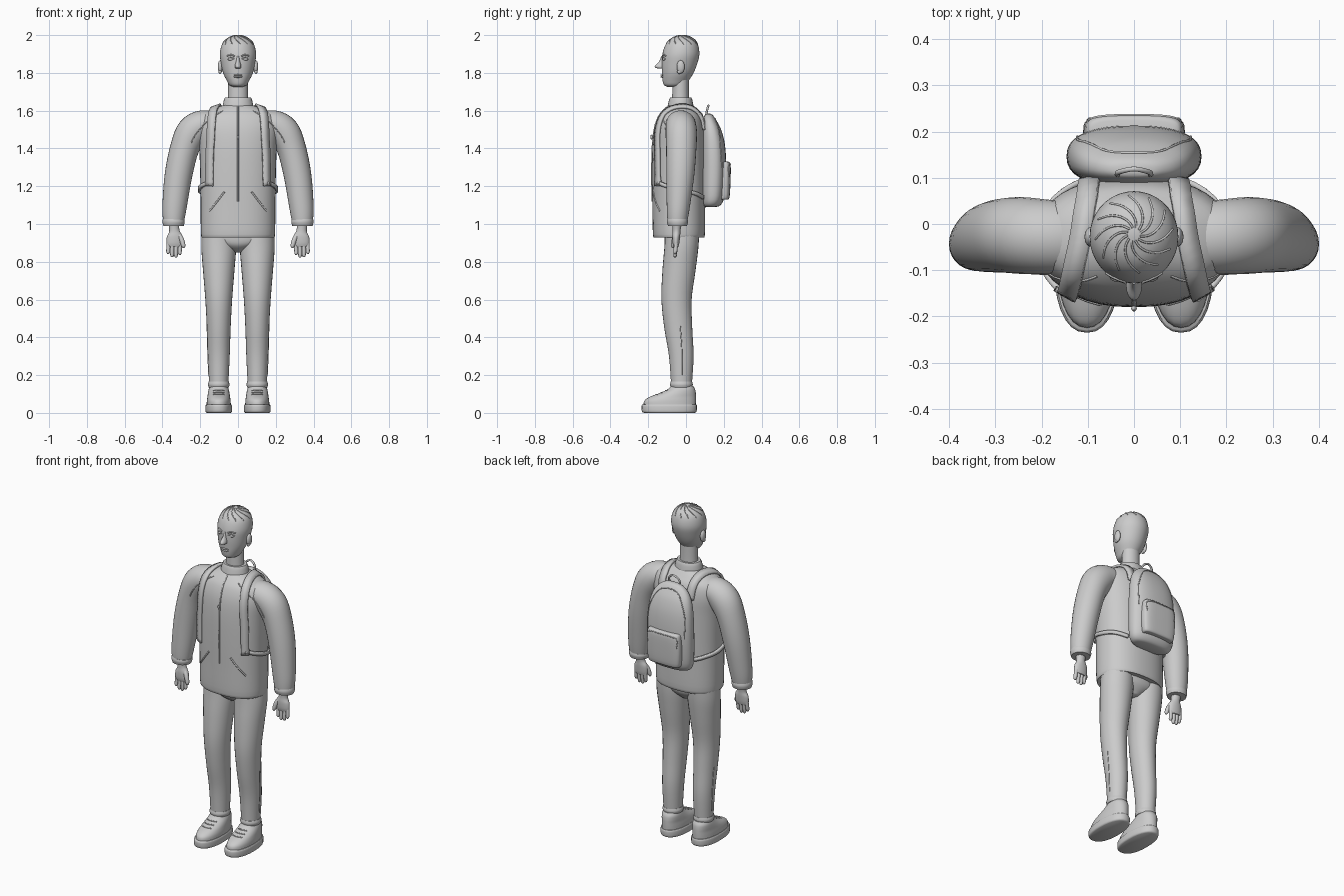
import bpy, bmesh, math
from mathutils import Vector
from mathutils.bvhtree import BVHTree

if "Cube" in bpy.data.objects:
    bpy.data.objects.remove(bpy.data.objects["Cube"])

grey = bpy.data.materials.new("plain grey")
grey.use_nodes = True
tone = (0.6, 0.6, 0.6, 1)
grey.diffuse_color = tone
grey.node_tree.nodes["Principled BSDF"].inputs["Base Color"].default_value = tone
trees = {}


def add(name, data):
    ob = bpy.data.objects.new(name, data)
    bpy.context.collection.objects.link(ob)
    data.materials.append(grey)
    return ob


def finish(name, bm, angle=50):
    bmesh.ops.recalc_face_normals(bm, faces=bm.faces)
    trees[name] = BVHTree.FromBMesh(bm)
    me = bpy.data.meshes.new(name)
    bm.to_mesh(me)
    bm.free()
    me.shade_smooth()
    me.set_sharp_from_angle(angle=math.radians(angle))
    return add(name, me)


def refine(rows, n=4):
    """Smooth a list of equal-length tuples with a Catmull-Rom spline."""
    rows = [Vector(r) for r in rows]
    out = []
    for i in range(len(rows) - 1):
        a, b, c, d = rows[max(i - 1, 0)], rows[i], rows[i + 1], rows[min(i + 2, len(rows) - 1)]
        for k in range(n):
            t = k / n
            out.append(b + (c - a) * (t / 2) + (a * 2 - b * 5 + c * 4 - d) * (t * t / 2)
                       + (b * 3 - a - c * 3 + d) * (t ** 3 / 2))
    return out + [rows[-1]]


def loft(name, rows, flat=False, power=2.0, sides=28, n=4):
    """Rows are x, y, z, radius across, radius in depth."""
    rows = refine(rows, n)
    bm = bmesh.new()
    rings = []
    for i, r in enumerate(rows):
        c = Vector(r[:3])
        t = Vector(rows[min(i + 1, len(rows) - 1)][:3]) - Vector(rows[max(i - 1, 0)][:3])
        t.y = 0
        u = Vector((1, 0, 0)) if flat else Vector((0, 1, 0)).cross(t).normalized()
        ring = []
        for k in range(sides):
            a = math.tau * k / sides
            ca, sa = math.cos(a), math.sin(a)
            e = 2 / power
            ring.append(bm.verts.new(c + u * math.copysign(abs(ca) ** e, ca) * max(r[3], .001)
                        + Vector((0, math.copysign(abs(sa) ** e, sa) * max(r[4], .001), 0))))
        rings.append(ring)
    for p, q in zip(rings, rings[1:]):
        for k in range(sides):
            j = (k + 1) % sides
            bm.faces.new((p[k], p[j], q[j], q[k]))
    bm.faces.new(rings[0])
    bm.faces.new(rings[-1])
    return finish(name, bm)


def stack(name, rows, x=0, **kw):
    """Rows are z, half width, front y, back y."""
    return loft(name, [(x, (f + b) / 2, z, w, (b - f) / 2) for z, w, f, b in rows], flat=True, **kw)


def blob(name, loc, scale):
    bm = bmesh.new()
    bmesh.ops.create_uvsphere(bm, u_segments=20, v_segments=12, radius=1)
    bmesh.ops.scale(bm, vec=scale, verts=bm.verts)
    bmesh.ops.translate(bm, vec=loc, verts=bm.verts)
    return finish(name, bm)


def tube(name, pts, radius):
    cu = bpy.data.curves.new(name, "CURVE")
    cu.dimensions = "3D"
    cu.bevel_depth = radius
    cu.bevel_resolution = 1
    cu.use_fill_caps = True
    sp = cu.splines.new("POLY")
    sp.points.add(len(pts) - 1)
    for p, v in zip(sp.points, pts):
        p.co = (*v, 1)
    return add(name, cu)


def trace(name, pts, onto, way, radius=.003, n=6):
    """Lay a thin cord on the surfaces named, projected along a direction."""
    way = Vector(way)
    out = []
    for p in refine(pts, n):
        hits = [trees[o].ray_cast(p - way * 2, way) for o in onto]
        hits = [h for h in hits if h[0]]
        if hits:
            out.append(min(hits, key=lambda h: h[3])[0])
    if len(out) > 1:
        tube(name, out, radius)


def ribbon(name, pts, onto, width):
    """Lay a strap on a surface."""
    pts = refine(pts, 5)
    bm = bmesh.new()
    prev = None
    for i, p in enumerate(pts):
        t = pts[min(i + 1, len(pts) - 1)] - pts[max(i - 1, 0)]
        co, no = trees[onto].find_nearest(p)[:2]
        side = t.cross(no).normalized() * width / 2
        pair = [bm.verts.new(co + no * .008 + side * k) for k in (-1, 1)]
        if prev:
            bm.faces.new((prev[0], prev[1], pair[1], pair[0]))
        prev = pair
    mod = finish(name, bm).modifiers.new("thickness", "SOLIDIFY")
    mod.thickness = .012
    mod.offset = 0


FRONT, BACK, DOWN = (0, 1, 0), (0, -1, 0), (0, 0, -1)

# Jacket, collar, hips
stack("jacket", [(.93, .188, -.165, .09), (.945, .196, -.175, .1), (1.1, .198, -.178, .102),
                 (1.25, .2, -.18, .103), (1.4, .205, -.178, .103), (1.5, .213, -.168, .1),
                 (1.565, .2, -.147, .085), (1.6, .155, -.122, .06), (1.63, .075, -.09, .035)],
      power=2.3, sides=40)
stack("collar", [(1.61, .08, -.095, .038), (1.62, .082, -.098, .04), (1.655, .075, -.09, .034),
                 (1.67, .068, -.084, .028)])
stack("hips", [(.85, .03, -.06, .02), (.88, .1, -.1, .05), (.91, .165, -.113, .065), (.96, .18, -.115, .07)])

# Neck, head and face
stack("neck", [(1.6, .056, -.075, .02), (1.68, .052, -.073, .016), (1.78, .052, -.07, .016)])
stack("head", [(1.725, .022, -.095, -.03), (1.735, .045, -.116, -.005), (1.76, .06, -.124, .015),
               (1.8, .079, -.127, .04), (1.85, .09, -.129, .06), (1.9, .096, -.125, .071),
               (1.95, .085, -.108, .063), (1.98, .06, -.082, .042), (1.995, .03, -.05, .012),
               (2, .006, -.025, -.013)], sides=36)
stack("nose", [(1.89, .007, -.13, -.1), (1.86, .011, -.143, -.1), (1.836, .017, -.165, -.1),
               (1.826, .015, -.158, -.1), (1.822, .008, -.14, -.1)], sides=16)
for label, z, drop in (("upper_lip", 1.789, .004), ("lower_lip", 1.779, .005)):
    blob(label, (0, -.124, z), (.023, .011, drop))

# Swirling strands of hair
for k in range(12):
    pts = []
    for j in range(6):
        r = .014 + .014 * j
        a = math.tau * k / 12 + r * 14
        pts.append((r * math.cos(a), -.022 + r * math.sin(a), 2))
    trace("hair_strand", pts, ["head"], DOWN, .0025, 3)

# Jacket zip
trace("front_zip", [(0, 0, 1.62), (0, 0, 1.4), (0, 0, 1.12)], ["jacket"], FRONT, .005)
blob("zip_pull", (0, -.183, 1.46), (.006, .006, .013))

# Backpack with pocket and handle
stack("backpack", [(1.09, .085, .105, .155), (1.1, .122, .088, .183), (1.15, .142, .08, .204),
                   (1.3, .146, .08, .213), (1.42, .14, .08, .206), (1.5, .124, .083, .186),
                   (1.55, .095, .09, .16), (1.578, .055, .1, .14), (1.585, .015, .11, .125)],
      power=2.4, sides=36)
stack("backpack_pocket", [(1.13, .085, .175, .215), (1.14, .102, .17, .23), (1.23, .11, .165, .236),
                          (1.315, .104, .165, .236), (1.33, .09, .17, .224)], power=3.5, sides=36)
trace("pocket_zip", [(-.095, 0, 1.25), (-.092, 0, 1.31), (0, 0, 1.318), (.092, 0, 1.31), (.095, 0, 1.25)],
      ["backpack_pocket"], BACK)
trace("backpack_zip", [(-.122, 0, 1.3), (-.118, 0, 1.43), (-.07, 0, 1.535), (0, 0, 1.56), (.07, 0, 1.535),
                       (.118, 0, 1.43), (.122, 0, 1.3)], ["backpack"], BACK)
tube("carry_handle", refine([(-.035, .105, 1.565), (-.033, .112, 1.605), (0, .119, 1.627),
                             (.033, .112, 1.605), (.035, .105, 1.565)]), .006)

for s, side in ((1, "left_"), (-1, "right_")):
    def mir(rows):
        return [(r[0] * s, *r[1:]) for r in rows]

    # Sleeve and cuff
    sleeve = side + "sleeve"
    loft(sleeve, mir([(.1, -.03, 1.525, .06, .075), (.18, -.028, 1.525, .078, .08),
                      (.24, -.025, 1.487, .086, .083), (.283, -.025, 1.4, .077, .08),
                      (.315, -.03, 1.26, .073, .074), (.335, -.04, 1.1, .065, .062),
                      (.341, -.045, 1.02, .056, .053), (.341, -.045, 1, .048, .046)]))
    loft(side + "cuff", mir([(.34, -.045, 1.025, .057, .054), (.341, -.045, 1.01, .059, .056),
                             (.341, -.045, .99, .054, .05)]))

    # Hand
    loft(side + "palm", mir([(.34, -.047, 1.01, .03, .026), (.337, -.05, .965, .027, .021),
                             (.335, -.052, .935, .041, .021), (.336, -.053, .9, .043, .018),
                             (.337, -.053, .88, .038, .013)]), sides=20)
    for k, low in enumerate((.835, .822, .824, .84)):
        x = .306 + .0205 * k
        loft(side + "finger", mir([(x, -.052, .9, .0105, .011), (x + .002, -.056, .86, .0105, .0105),
                                   (x + .002, -.058, low + .008, .009, .009),
                                   (x + .002, -.058, low, .003, .003)]), sides=12)
    loft(side + "thumb", mir([(.318, -.052, .95, .012, .013), (.3, -.062, .92, .013, .013),
                              (.289, -.068, .885, .011, .011), (.288, -.069, .872, .004, .004)]), sides=12)

    # Trouser leg and ankle band
    leg = side + "trouser_leg"
    stack(leg, [(.135, .05, -.078, .03), (.3, .058, -.09, .04), (.45, .063, -.115, .033),
                (.6, .071, -.13, .03), (.75, .083, -.125, .05), (.87, .092, -.115, .065),
                (.95, .09, -.11, .07)], x=.102 * s)
    stack(side + "ankle_band", [(.135, .053, -.08, .033), (.15, .057, -.084, .036),
                                (.165, .053, -.081, .033)], x=.102 * s)
    trace(side + "leg_seam", [(0, -.03, .46), (0, -.022, .33), (0, -.022, .2)], [leg], (-s, 0, 0), .0025)

    # Shoe: sole, upper, sock
    stack(side + "sole", [(0, .064, -.222, .046), (.008, .07, -.233, .056), (.036, .07, -.235, .058),
                          (.045, .066, -.23, .054)], x=.102 * s, power=2.3)
    stack(side + "shoe", [(.04, .064, -.225, .052), (.065, .063, -.22, .053), (.085, .06, -.192, .053),
                          (.105, .057, -.14, .052), (.125, .053, -.097, .048), (.142, .047, -.08, .038)],
          x=.102 * s, power=2.15)
    for y in (-.1, -.125, -.15):
        trace(side + "lace", mir([(.072, y, 0), (.102, y - .008, 0), (.132, y, 0)]), [side + "shoe"], DOWN, .0035)

    # Seams and slanted pockets
    trace(side + "shoulder_seam", mir([(.08, 0, 1.6), (.16, 0, 1.545), (.22, 0, 1.48), (.248, 0, 1.43)]),
          ["jacket", sleeve], FRONT)
    trace(side + "slant_pocket", mir([(.072, 0, 1.17), (.11, 0, 1.12), (.15, 0, 1.07)]), ["jacket"], FRONT, .005)

    # Backpack straps
    ribbon(side + "shoulder_strap", mir([(.095, .1, 1.5), (.1, .06, 1.59), (.115, -.03, 1.62),
                                         (.135, -.12, 1.58), (.148, -.16, 1.48), (.155, -.16, 1.36),
                                         (.158, -.16, 1.2)]), "jacket", .045)
    ribbon(side + "lower_strap", mir([(.158, -.155, 1.22), (.195, -.1, 1.2), (.205, -.03, 1.18),
                                      (.18, .06, 1.16), (.12, .1, 1.14)]), "jacket", .02)

    # Ear, eye and brow
    blob(side + "ear", (.094 * s, -.028, 1.832), (.013, .021, .035))
    blob(side + "earlobe", (.095 * s, -.036, 1.806), (.008, .011, .011))
    blob(side + "eye", (.037 * s, -.113, 1.872), (.016, .012, .008))
    trace(side + "eyelid", mir([(.02, 0, 1.873), (.037, 0, 1.883), (.055, 0, 1.873)]), ["head"], FRONT, .003)
    trace(side + "brow", mir([(.018, 0, 1.888), (.036, 0, 1.896), (.06, 0, 1.889)]), ["head"], FRONT, .004)
